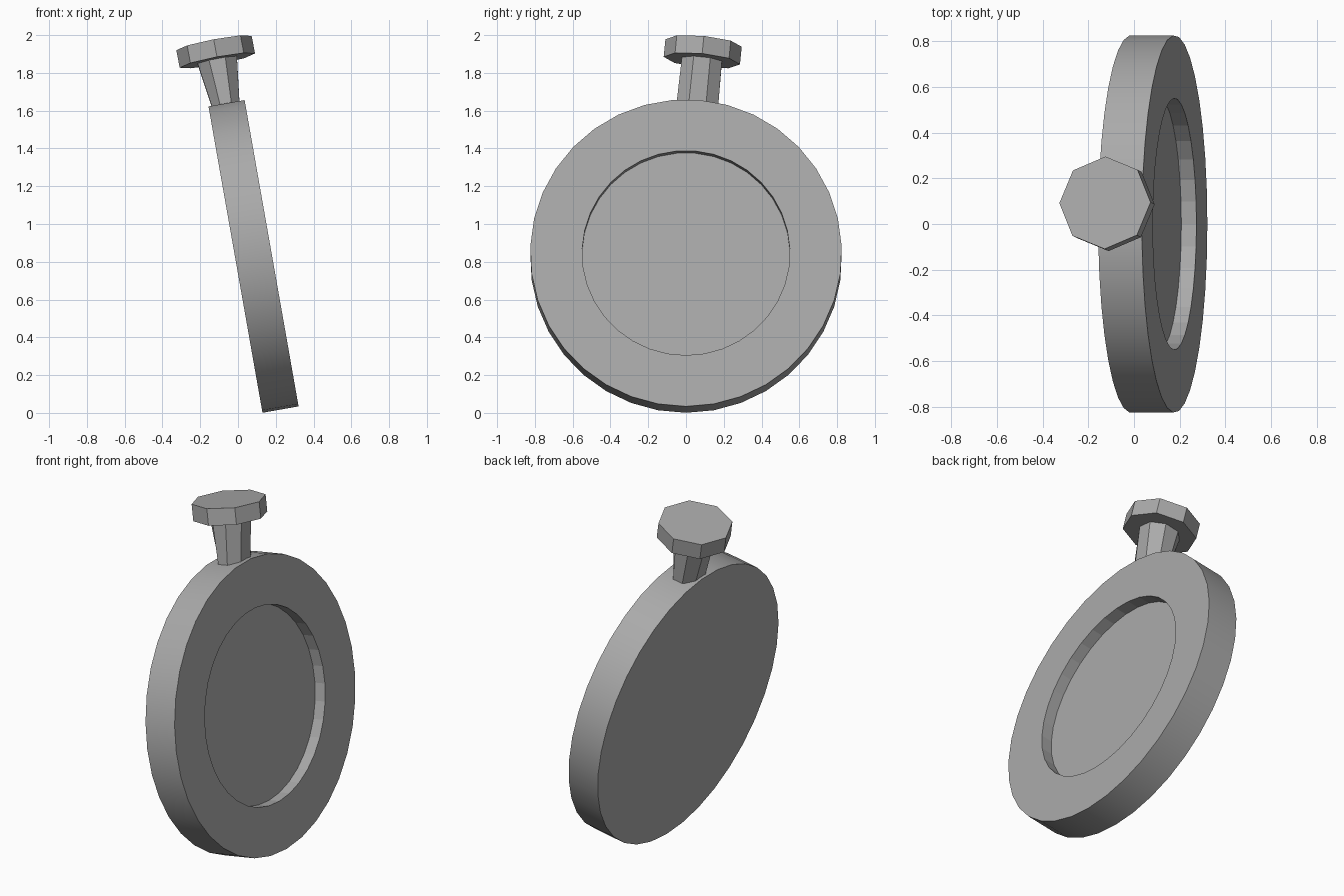
import bpy, bmesh, math
from mathutils import Vector, Matrix

if "Cube" in bpy.data.objects:
    bpy.data.objects.remove(bpy.data.objects["Cube"])

grey = bpy.data.materials.new("plain_grey")
grey.use_nodes = True
colour = (0.4, 0.4, 0.4, 1)
grey.diffuse_color = colour
grey.node_tree.nodes["Principled BSDF"].inputs["Base Color"].default_value = colour


def loft(name, sides, rings, matrix, turn=0.0, smooth_bands=()):
    """Join (x radius, y radius, height) rings into a closed solid."""
    bm = bmesh.new()
    loops = []
    for rx, ry, h in rings:
        angles = [turn + math.tau * i / sides for i in range(sides)]
        loops.append([bm.verts.new((rx * math.cos(a), ry * math.sin(a), h)) for a in angles])
    for band, (low, high) in enumerate(zip(loops, loops[1:])):
        for i in range(sides):
            j = (i + 1) % sides
            face = bm.faces.new((low[i], low[j], high[j], high[i]))
            face.smooth = band in smooth_bands
    bm.faces.new(loops[0][::-1])
    bm.faces.new(loops[-1])
    bmesh.ops.recalc_face_normals(bm, faces=bm.faces)
    mesh = bpy.data.meshes.new(name)
    bm.to_mesh(mesh)
    bm.free()
    mesh.materials.append(grey)
    obj = bpy.data.objects.new(name, mesh)
    obj.matrix_world = matrix
    bpy.context.collection.objects.link(obj)
    return obj


# Leaning round case with a shallow recess in its +x face
R, r, half, depth = 0.825, 0.55, 0.097, 0.067
case_pose = Matrix.Translation((0.082, 0, 0.83)) @ Matrix.Rotation(math.radians(80), 4, "Y")
loft("round_case", 35,
     [(R, R, -half), (R, R, half), (r, r, half), (r, r, half - depth)],
     case_pose, smooth_bands=(0,))

# Crown and stem share one tilted axis, measured down from the crown top
axis = Vector((-0.19, 0.1, 1)).normalized()
tilt = Vector((0, 0, 1)).rotation_difference(axis).to_matrix().to_4x4()
crown_pose = Matrix.Translation((-0.127, 0.093, 1.958)) @ tilt
loft("crown", 8, [(0.203, 0.203, -0.095), (0.203, 0.203, 0)], crown_pose)
loft("stem", 8, [(0.075, 0.12, -0.37), (0.115, 0.115, -0.09)], crown_pose,
     turn=math.radians(22.5))
